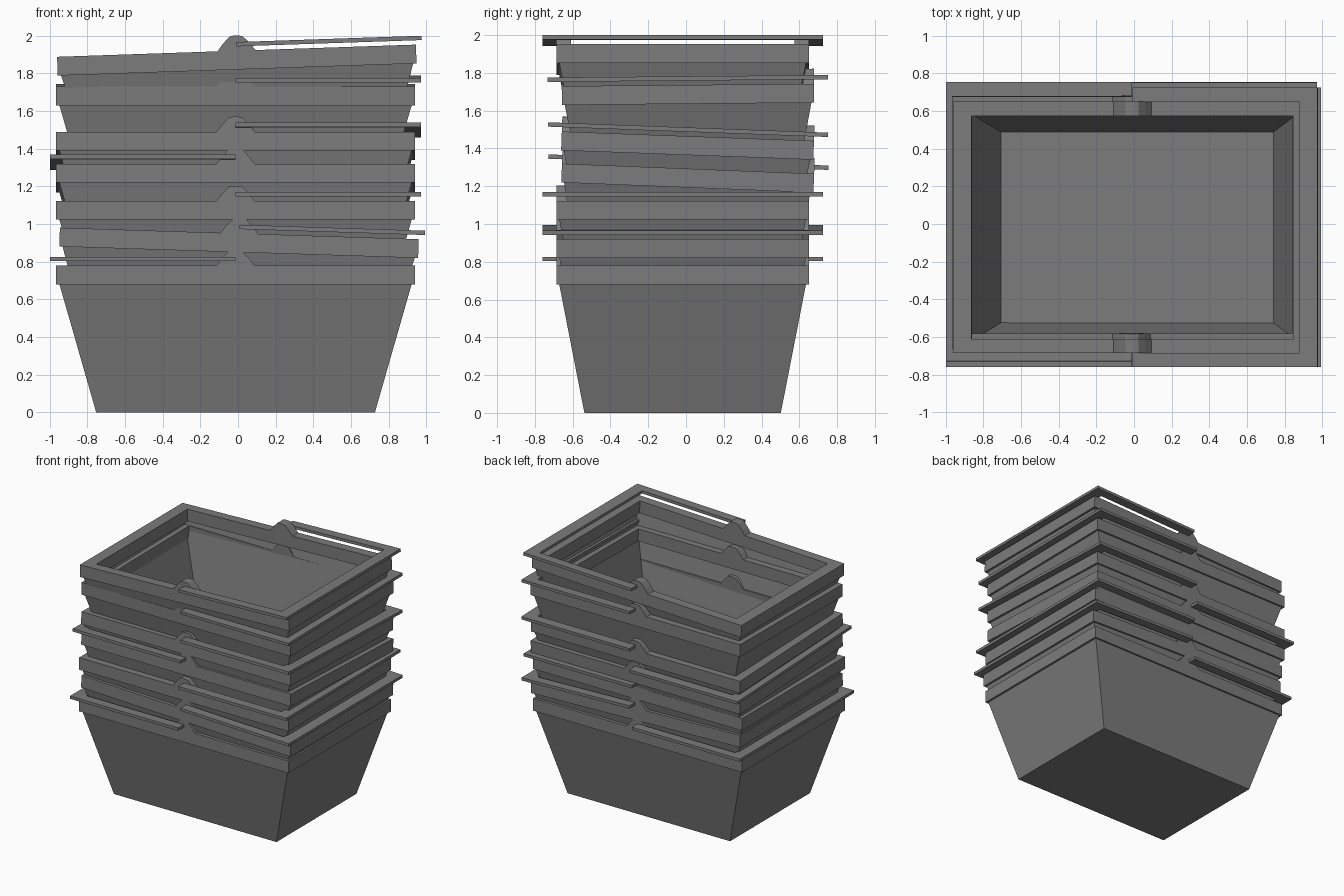
import bpy, bmesh
from mathutils import Matrix

if "Cube" in bpy.data.objects:
    bpy.data.objects.remove(bpy.data.objects["Cube"])

grey = bpy.data.materials.new("basket_grey")
grey.diffuse_color = (0.2, 0.2, 0.2, 1)
grey.use_nodes = True
grey.node_tree.nodes["Principled BSDF"].inputs["Base Color"].default_value = grey.diffuse_color


def prism(bm, pts, offset):
    """Extrude a closed outline of 3D points along an offset vector."""
    face = bm.faces.new([bm.verts.new(p) for p in pts])
    ext = bmesh.ops.extrude_face_region(bm, geom=[face])
    verts = [v for v in ext["geom"] if isinstance(v, bmesh.types.BMVert)]
    bmesh.ops.translate(bm, verts=verts, vec=offset)


def finish(bm, name, matrix):
    bmesh.ops.recalc_face_normals(bm, faces=bm.faces)
    mesh = bpy.data.meshes.new(name)
    bm.to_mesh(mesh)
    bm.free()
    mesh.materials.append(grey)
    obj = bpy.data.objects.new(name, mesh)
    obj.matrix_world = matrix
    bpy.context.collection.objects.link(obj)


def tub(name, matrix):
    # rectangular loops (half x, half y, z), outside floor up over rim to inside floor
    loops = [(0.74, 0.52, -0.78), (0.935, 0.653, -0.10), (0.953, 0.668, -0.10),
             (0.953, 0.668, 0.0), (0.855, 0.592, 0.0), (0.855, 0.592, -0.10),
             (0.92, 0.638, -0.10), (0.724, 0.507, -0.765)]
    bm = bmesh.new()
    rings = [[bm.verts.new((sx * x, sy * y, z))
              for sx, sy in ((-1, -1), (1, -1), (1, 1), (-1, 1))] for x, y, z in loops]
    for a, b in zip(rings, rings[1:]):
        for i in range(4):
            j = (i + 1) % 4
            bm.faces.new((a[i], a[j], b[j], b[i]))
    bm.faces.new(rings[0][::-1])
    bm.faces.new(rings[-1])
    finish(bm, name, matrix)


def hinges(name, matrix):
    # faceted bumps on the middle of both long rims
    half = [(0.105, -0.005), (0.07, 0.04), (0.035, 0.076), (0.015, 0.08)]
    outline = half + [(-x, z) for x, z in reversed(half)]
    bm = bmesh.new()
    for y in (-0.668, 0.592):
        prism(bm, [(x, y, z) for x, z in outline], (0, 0.076, 0))
    finish(bm, name, matrix)


def handle(name, matrix, side):
    # flat U folded to one side
    outline = [(0, -0.742), (0.985, -0.742), (0.985, 0.742), (0, 0.742),
               (0, 0.667), (0.888, 0.667), (0.888, -0.667), (0, -0.667)]
    bm = bmesh.new()
    prism(bm, [(side * x, y, 0.023) for x, y in outline], (0, 0, 0.023))
    finish(bm, name, matrix)


# stack: rim centre x, y, z, tilt about x, tilt about y, handle side
stack = [(-0.013, -0.018, 0.780, 0, 0, -1),
         (0.007, -0.018, 0.950, 0, 0.032, 1),
         (-0.013, -0.018, 1.123, 0, 0, 1),
         (-0.013, 0.011, 1.293, -0.040, 0, -1),
         (-0.013, 0.010, 1.465, -0.037, 0, 1),
         (-0.013, 0.010, 1.736, 0.009, 0, 1),
         (-0.008, -0.018, 1.920, 0, -0.034, 1)]
for n, (x, y, z, rx, ry, side) in enumerate(stack, 1):
    m = (Matrix.Translation((x, y, z)) @ Matrix.Rotation(rx, 4, 'X')
         @ Matrix.Rotation(ry, 4, 'Y'))
    tub(f"basket_{n}", m)
    hinges(f"hinges_{n}", m)
    handle(f"handle_{n}", m, side)
